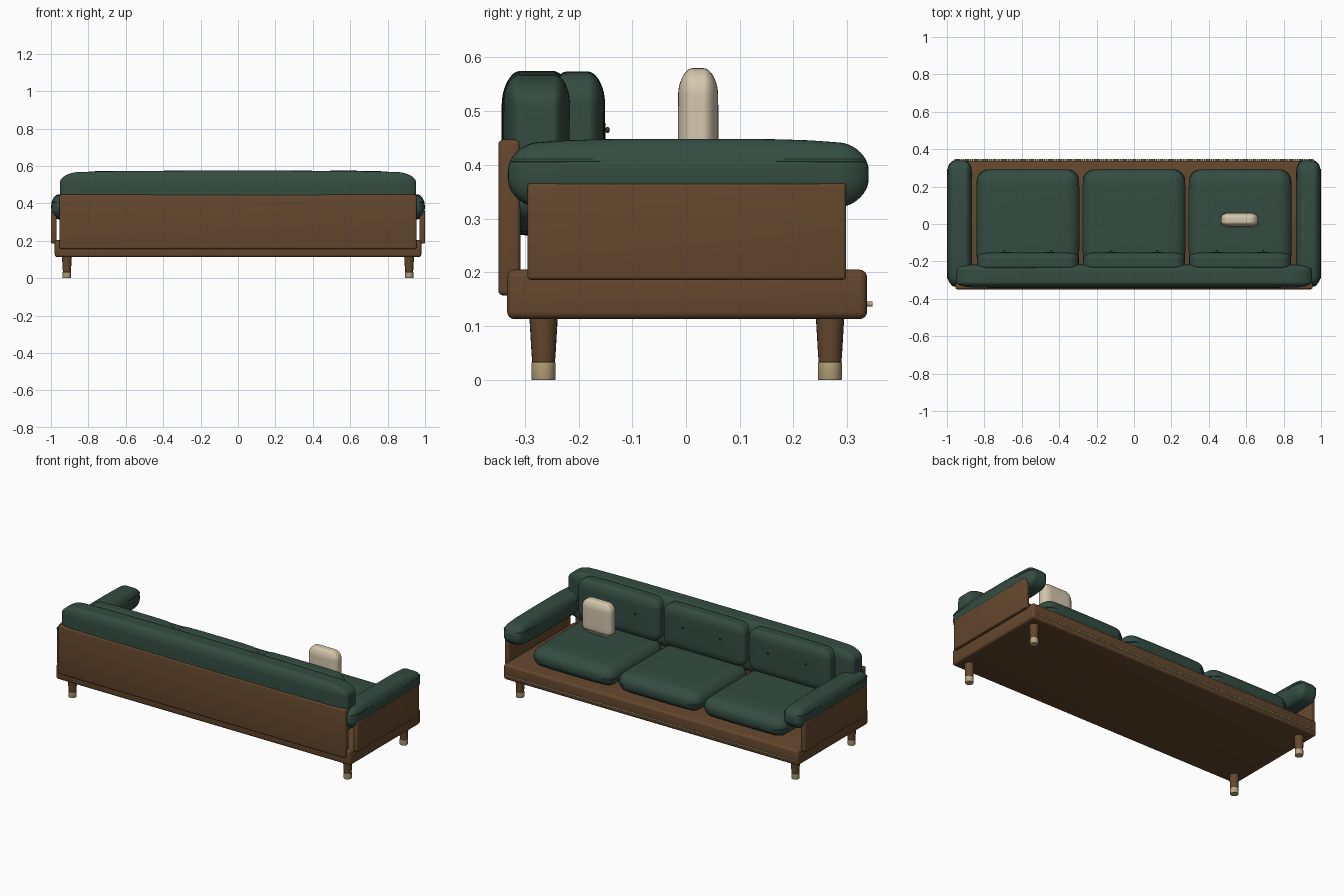
import bpy, bmesh, math
from mathutils import Vector, Matrix

if "Cube" in bpy.data.objects:
    bpy.data.objects.remove(bpy.data.objects["Cube"])


def material(name, rgb):
    m = bpy.data.materials.new(name)
    m.diffuse_color = (*rgb, 1)
    m.use_nodes = True
    m.node_tree.nodes["Principled BSDF"].inputs["Base Color"].default_value = m.diffuse_color
    return m


GREEN = material("green fabric", (0.034, 0.073, 0.055))
DARK = material("dark green button", (0.02, 0.042, 0.032))
WOOD = material("walnut wood", (0.128, 0.063, 0.026))
BRASS = material("brass", (0.48, 0.38, 0.2))
CREAM = material("cream fabric", (0.66, 0.57, 0.42))


def finish(name, bm, mat, angle=40):
    bmesh.ops.recalc_face_normals(bm, faces=bm.faces[:])
    me = bpy.data.meshes.new(name)
    bm.to_mesh(me)
    bm.free()
    me.materials.append(mat)
    ob = bpy.data.objects.new(name, me)
    bpy.context.collection.objects.link(ob)
    bpy.ops.object.select_all(action='DESELECT')
    ob.select_set(True)
    bpy.context.view_layer.objects.active = ob
    bpy.ops.object.shade_smooth_by_angle(angle=math.radians(angle))
    return ob


def cushion(name, lo, hi, rad, mat=GREEN, crown=(0, 0, 0), n=20):
    """Rounded box with a radius per axis; crown is how far the faces bulge inside the bounds."""
    lo, hi = Vector(lo), Vector(hi)
    mid, half = (lo + hi) / 2, (hi - lo) / 2
    bm = bmesh.new()
    bmesh.ops.create_cube(bm, size=2)
    bmesh.ops.subdivide_edges(bm, edges=bm.edges[:], cuts=n - 1, use_grid_fill=True)
    for v in bm.verts:
        inner, d = [0] * 3, [0] * 3
        for i in range(3):
            t, s = abs(v.co[i]), math.copysign(1, v.co[i])
            core = half[i] - crown[i] - rad[i]
            inner[i] = s * core * min(t / 0.5, 1)
            d[i] = s * math.tan(max(t - 0.5, 0) / 0.5 * math.pi / 4)
        d = Vector(d).normalized()
        p = Vector([inner[i] + d[i] * rad[i] for i in range(3)])
        u = [p[i] / half[i] for i in range(3)]
        for i in range(3):
            j, k = (i + 1) % 3, (i + 2) % 3
            p[i] += crown[i] * u[i] * max(0, 1 - u[j] ** 4) * max(0, 1 - u[k] ** 4)
        v.co = mid + p
    return finish(name, bm, mat, 60)


def board(name, lo, hi, bevel):
    lo, hi = Vector(lo), Vector(hi)
    bm = bmesh.new()
    bmesh.ops.create_cube(bm, size=1, matrix=Matrix.Translation((lo + hi) / 2) @ Matrix.Diagonal((*(hi - lo), 1)))
    bmesh.ops.bevel(bm, geom=bm.edges[:], offset=bevel, segments=4, profile=0.5, affect='EDGES')
    return finish(name, bm, WOOD, 40)


def loop_points(hx, hy, rx, ry, n=10):
    pts = []
    for sx, sy, a0 in ((1, 1, 0), (-1, 1, 90), (-1, -1, 180), (1, -1, 270)):
        for k in range(n + 1):
            a = math.radians(a0 + 90 * k / n)
            pts.append((sx * (hx - rx) + rx * math.cos(a), sy * (hy - ry) + ry * math.sin(a)))
    return pts


def piping(name, centre, hx, hy, rx, ry, r):
    cu = bpy.data.curves.new(name, 'CURVE')
    cu.dimensions = '3D'
    cu.bevel_depth = r
    cu.bevel_resolution = 2
    pts = loop_points(hx, hy, rx, ry)
    sp = cu.splines.new('POLY')
    sp.points.add(len(pts) - 1)
    for q, (x, y) in zip(sp.points, pts):
        q.co = (centre[0] + x, centre[1] + y, centre[2], 1)
    sp.use_cyclic_u = True
    cu.materials.append(GREEN)
    ob = bpy.data.objects.new(name, cu)
    bpy.context.collection.objects.link(ob)
    bpy.ops.object.select_all(action='DESELECT')
    ob.select_set(True)
    bpy.context.view_layer.objects.active = ob
    bpy.ops.object.convert(target='MESH')


def beads(name, points, r, mat, scale=(1, 1, 1)):
    bm = bmesh.new()
    for p in points:
        bmesh.ops.create_uvsphere(bm, u_segments=8, v_segments=6, radius=r,
                                  matrix=Matrix.Translation(p) @ Matrix.Diagonal((*scale, 1)))
    return finish(name, bm, mat, 80)


def lathe(name, x, y, profile, mat, n=24):
    bm = bmesh.new()
    rings = [[bm.verts.new((x + r * math.cos(2 * math.pi * k / n), y + r * math.sin(2 * math.pi * k / n), z))
              for k in range(n)] for r, z in profile]
    for a, b in zip(rings, rings[1:]):
        for k in range(n):
            bm.faces.new((a[k], a[(k + 1) % n], b[(k + 1) % n], b[k]))
    bm.faces.new(rings[0])
    bm.faces.new(rings[-1])
    return finish(name, bm, mat, 35)


# Wooden frame
board("base_frame", (-0.98, -0.333, 0.113), (0.98, 0.337, 0.205), 0.014)
board("back_panel", (-0.955, -0.349, 0.157), (0.955, -0.308, 0.447), 0.009)

# Dense row of brass nail heads along the seat side of the base
bm = bmesh.new()
for k in range(170):
    bmesh.ops.create_cone(bm, cap_ends=True, segments=8, radius1=0.0048, radius2=0.0048, depth=0.012,
                          matrix=Matrix.Translation((-0.955 + 1.91 * k / 169, 0.341, 0.141))
                          @ Matrix.Rotation(math.pi / 2, 4, 'X'))
finish("nail_heads", bm, BRASS, 50)

# Legs with brass ferrules
for sx, side in ((-1, "left"), (1, "right")):
    for y, end in ((-0.265, "back"), (0.268, "front")):
        x = sx * 0.915
        lathe(f"{end}_{side}_leg", x, y, [(0.021, 0.03), (0.0225, 0.05), (0.0265, 0.118)], WOOD)
        lathe(f"{end}_{side}_ferrule", x, y, [(0.0215, 0), (0.0225, 0.002), (0.0225, 0.032), (0.021, 0.033)], BRASS)

    # Arm panels and arm cushions
    xs = sorted((sx * 0.97, sx * 1.0))
    board(f"{side}_arm_panel", (xs[0], -0.295, 0.186), (xs[1], 0.298, 0.366), 0.007)
    xs = sorted((sx * 0.865, sx * 0.999))
    cushion(f"{side}_arm_cushion", (xs[0], -0.331, 0.309), (xs[1], 0.34, 0.454),
            (0.034, 0.05, 0.045), crown=(0.005, 0.006, 0.02))
    piping(f"{side}_arm_piping", (sx * 0.932, 0.0045, 0.408), 0.0615, 0.328, 0.03, 0.045, 0.003)

# Long back bolster
cushion("back_bolster", (-0.952, -0.344, 0.268), (0.952, -0.212, 0.576), (0.1, 0.028, 0.05),
        crown=(0.004, 0.006, 0.012), n=24)

# Seat and back cushions with piping and buttons
for i, cx in enumerate((-0.567, 0, 0.567)):
    cushion(f"seat_cushion_{i + 1}", (cx - 0.276, -0.235, 0.2), (cx + 0.276, 0.294, 0.333),
            (0.06, 0.06, 0.05), crown=(0.008, 0.008, 0.012))
    piping(f"seat_piping_{i + 1}", (cx, 0.0295, 0.262), 0.27, 0.2585, 0.058, 0.058, 0.004)
    cushion(f"back_cushion_{i + 1}", (cx - 0.272, -0.255, 0.315), (cx + 0.272, -0.149, 0.574),
            (0.05, 0.025, 0.05), crown=(0.005, 0.008, 0.006))
    beads(f"back_buttons_{i + 1}", [(cx + s * 0.125, -0.146, 0.465) for s in (-1, 1)], 0.006, DARK, (1, 0.7, 1))

# Throw pillow with beaded trim around its foot
cushion("throw_pillow", (0.465, -0.016, 0.374), (0.663, 0.061, 0.58), (0.04, 0.022, 0.045), CREAM,
        crown=(0.004, 0.006, 0.004))
trim = loop_points(0.1, 0.0385, 0.03, 0.02, 5)
dense = []
for a, b in zip(trim, trim[1:] + trim[:1]):
    a, b = Vector(a), Vector(b)
    m = max(1, round((b - a).length / 0.008))
    dense += [a.lerp(b, k / m) for k in range(m)]
beads("pillow_trim", [(0.564 + p.x, 0.0225 + p.y, 0.405) for p in dense], 0.003, CREAM)
